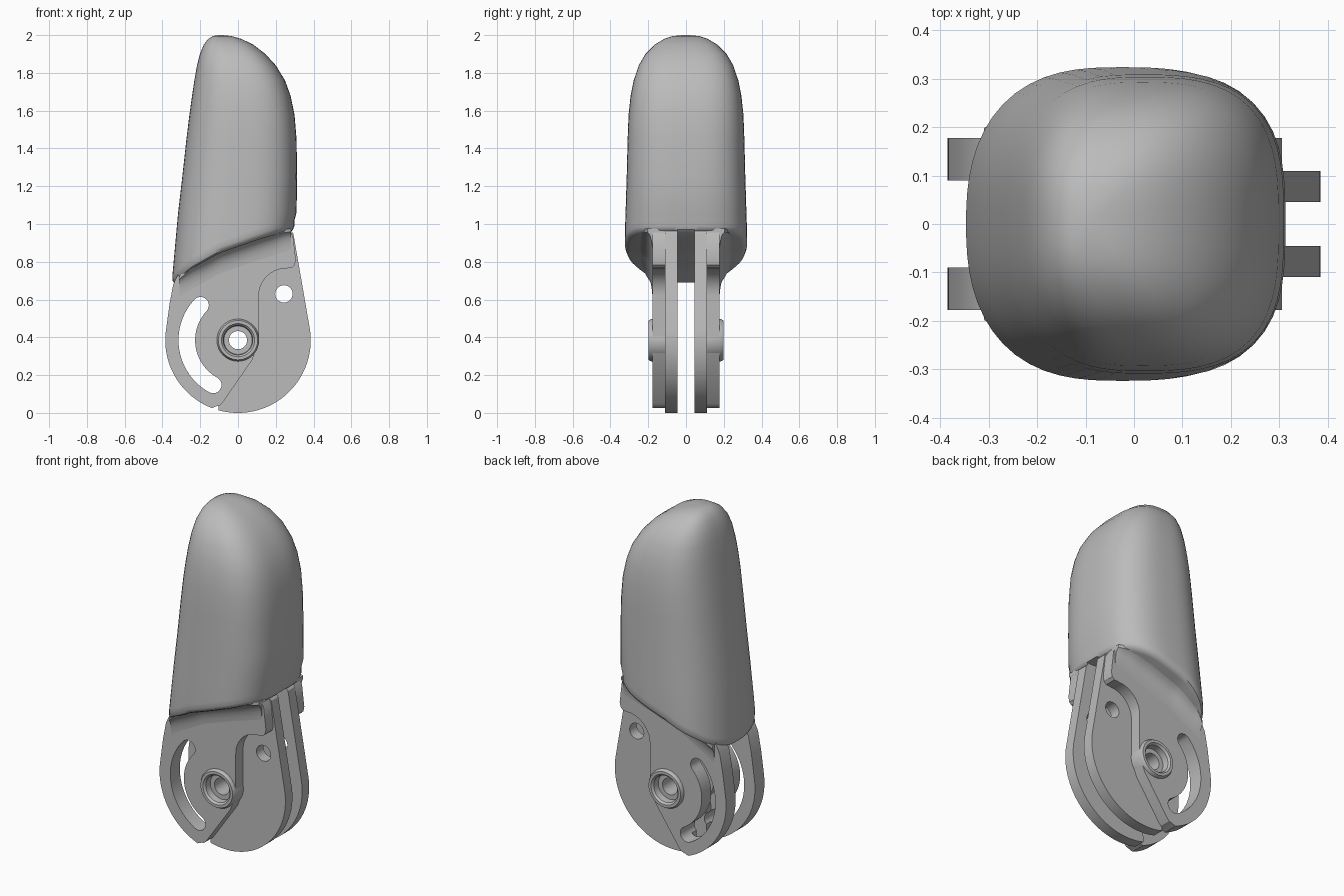
import bpy, bmesh, math
from math import sin, cos, radians, pi

cube = bpy.data.objects.get("Cube")
if cube:
    bpy.data.objects.remove(cube)

grey = bpy.data.materials.new("plain_grey")
grey.use_nodes = True
COLOUR = (0.5, 0.5, 0.5, 1)
grey.diffuse_color = COLOUR
grey.node_tree.nodes["Principled BSDF"].inputs["Base Color"].default_value = COLOUR

PIVOT = 0.385    # height of the hinge axis
R = 0.385        # radius of the hinge plates


def make(name, verts, faces):
    me = bpy.data.meshes.new(name)
    me.from_pydata(verts, [], faces)
    bm = bmesh.new()
    bm.from_mesh(me)
    bmesh.ops.recalc_face_normals(bm, faces=bm.faces)
    bm.to_mesh(me)
    bm.free()
    me.materials.append(grey)
    ob = bpy.data.objects.new(name, me)
    bpy.context.collection.objects.link(ob)
    return ob


def activate(ob):
    bpy.ops.object.select_all(action='DESELECT')
    ob.select_set(True)
    bpy.context.view_layer.objects.active = ob


def tube(name, rings, caps=True, closed=False):
    """Skin a list of equal rings."""
    n, m = len(rings[0]), len(rings)
    verts = [p for ring in rings for p in ring]
    faces = [(j * n + i, j * n + (i + 1) % n, (j + 1) % m * n + (i + 1) % n, (j + 1) % m * n + i)
             for j in range(m if closed else m - 1) for i in range(n)]
    if caps:
        faces += [tuple(range(n)), tuple(range((m - 1) * n, m * n))]
    return make(name, verts, faces)


def prism(name, outline, y0, y1):
    return tube(name, [[(x, y, z) for x, z in outline] for y in (y0, y1)])


def arc(r, a0, a1, n=24, cx=0, cz=PIVOT):
    angles = [radians(a0 + (a1 - a0) * i / n) for i in range(n + 1)]
    return [(cx + r * cos(a), cz + r * sin(a)) for a in angles]


def cut(ob, cutter):
    mod = ob.modifiers.new("cut", 'BOOLEAN')
    mod.operation, mod.solver, mod.object = 'DIFFERENCE', 'EXACT', cutter
    activate(ob)
    bpy.ops.object.modifier_apply(modifier=mod.name)
    bpy.data.objects.remove(cutter)


def finish(ob, mirrored=True, angle=30):
    """Mirror across y, split flat faces cleanly and keep the edges sharp."""
    activate(ob)
    if mirrored:
        mod = ob.modifiers.new("mirror", 'MIRROR')
        mod.use_axis = (False, True, False)
        mod.use_mirror_merge = False
        bpy.ops.object.modifier_apply(modifier=mod.name)
    bm = bmesh.new()
    bm.from_mesh(ob.data)
    bmesh.ops.remove_doubles(bm, verts=bm.verts, dist=0.00005)
    bmesh.ops.triangulate(bm, faces=[f for f in bm.faces if len(f.verts) > 4])
    bm.to_mesh(ob.data)
    bm.free()
    bpy.ops.object.shade_smooth_by_angle(angle=radians(angle))


# Slanted lower rim of the fingertip, as height over x
RIM = [(-0.36, 0.66), (-0.25, 0.76), (-0.1, 0.845), (0.1, 0.915), (0.22, 0.95), (0.32, 0.96)]


def rim(x):
    for (xa, za), (xb, zb) in zip(RIM, RIM[1:]):
        if x <= xb:
            return za + (zb - za) * max(0, (x - xa) / (xb - xa))
    return RIM[-1][1]


# Fingertip body: rounded sections, blunter towards +x
N = 64


def section(xmin, xmax, hy, height):
    ring = []
    for i in range(N):
        a = 2 * pi * i / N
        c, s = cos(a), sin(a)
        n = 2.75 + 0.25 * c
        k = (abs(c) ** n + abs(s) ** n) ** (-1 / n)
        x = (xmin + xmax) / 2 + (xmax - xmin) / 2 * k * c
        ring.append((x, hy * k * s, height(x)))
    return ring


SECTIONS = [
    (2.0, -0.105, -0.08, 0.02), (1.995, -0.132, -0.035, 0.07), (1.98, -0.158, 0.018, 0.115),
    (1.95, -0.181, 0.08, 0.165), (1.9, -0.202, 0.145, 0.215), (1.84, -0.217, 0.2, 0.25),
    (1.76, -0.231, 0.249, 0.277), (1.68, -0.243, 0.278, 0.293), (1.58, -0.257, 0.299, 0.304),
    (1.45, -0.273, 0.31, 0.309), (1.25, -0.295, 0.313, 0.314), (1.06, -0.317, 0.31, 0.32),
]
rings = [section(a, b, h, lambda x, z=z: z) for z, a, b, h in SECTIONS]
for shrink, lift in ((0, 0.06), (0, 0.03), (0.008, 0.01), (0.03, 0)):
    rings.append(section(-0.347 + shrink, 0.298 - shrink, 0.324 - shrink,
                         lambda x, d=lift: rim(x) + d))
verts = [p for ring in rings for p in ring]
faces = [(j * N + i, j * N + (i + 1) % N, (j + 1) * N + (i + 1) % N, (j + 1) * N + i)
         for j in range(len(rings) - 1) for i in range(N)]
faces.append(tuple(range(N)))
base = (len(rings) - 1) * N
for i in range(N // 2):          # underside strips from front to back
    quad = [i, i + 1, N - i - 1, (N - i) % N]
    faces.append(tuple(base + k for k in dict.fromkeys(quad)))
body = make("fingertip_body", verts, faces)
cut(body, prism("slot_cutter", [(0.05, 0.8), (0.4, 0.8), (0.4, 0.97), (0.2, 0.97)], -0.045, 0.045))
finish(body, mirrored=False, angle=45)


def pierce(plate):
    """Axle bore, pin hole and curved guide slot."""
    ends = [(0.271 * cos(radians(a)), PIVOT + 0.271 * sin(radians(a))) for a in (241, 137)]
    guide = (arc(0.315, 137, 241) + arc(0.044, 241, 421, 12, *ends[0])[1:-1]
             + arc(0.227, 241, 137) + arc(0.044, 317, 497, 12, *ends[1])[1:-1])
    for outline in (arc(0.085, 0, 352, 45), arc(0.046, 0, 350, 35, 0.243, 0.63), guide):
        cut(plate, prism("hole_cutter", outline, 0, 0.3))
    finish(plate)


# Inner hinge plates: disc with a straight neck into the body
inner = (arc(R, 254.5, 369, 48) + [(0.293, 0.95), (0.25, 1.0), (-0.08, 0.9), (-0.06, 0.55)]
         + arc(0.15, 115, 230, 16))
pierce(prism("inner_hinge_plates", inner, 0.045, 0.11))

# Outer hinge plates: raised part with the guide slot, stepped along one edge
outer = (arc(R, 174, 249, 32) + [(-0.115, 0.035), (-0.095, 0.04), (-0.083, 0.052), (0.075, 0.28)]
         + arc(0.11, -40, 0, 6)[1:] + arc(0.145, 180, 90, 10, 0.255, 0.62)
         + [(0.285, 0.768), (0.3, 0.782), (0.306, 0.81), (0.291, 0.94), (0.25, 1.0),
            (-0.2, 0.86), (-0.3, 0.77), (-0.343, 0.68), (-0.362, 0.58)])
pierce(prism("outer_hinge_plates", outer, 0.09, 0.178))

# Concave fillets between the outer plates and the underside of the body
FILLET = [(0.12, -0.12), (0.177, -0.12), (0.18, -0.085), (0.187, -0.055), (0.2, -0.028),
          (0.22, -0.008), (0.245, 0.002), (0.245, 0.02), (0.12, 0.02)]


def fillet_ring(x):
    spread = 1 - ((x + 0.01) / 0.33) ** 4     # narrows towards both ends
    return [(x, 0.177 + (y - 0.177) * spread if y > 0.177 else y, rim(x) + dz) for y, dz in FILLET]


finish(tube("neck_fillets", [fillet_ring(-0.31 + 0.59 * i / 24) for i in range(25)]))

# Axle bushings turned around the hinge axis
BUSHING = [(0.112, 0.1), (0.112, 0.185), (0.104, 0.199), (0.088, 0.199), (0.078, 0.188),
           (0.075, 0.15), (0.048, 0.15), (0.048, 0.046), (0.088, 0.046), (0.088, 0.1)]
turn = [2 * pi * i / 48 for i in range(48)]
finish(tube("axle_bushings", [[(r * cos(a), y, PIVOT + r * sin(a)) for r, y in BUSHING] for a in turn],
            caps=False, closed=True))
